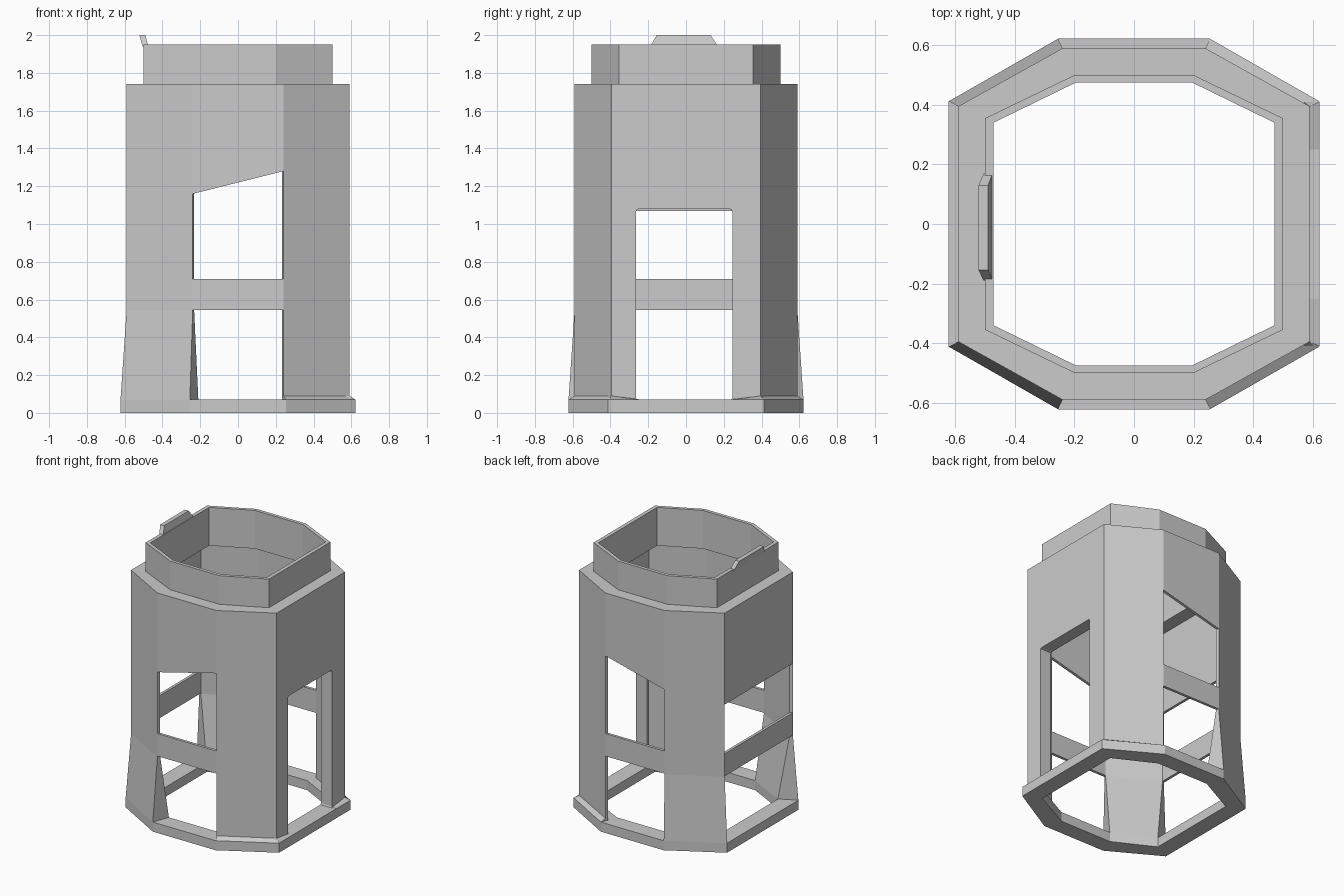
import bpy, bmesh

if "Cube" in bpy.data.objects:
    bpy.data.objects.remove(bpy.data.objects["Cube"])

# octagon sizes: (half flat width x, half depth y, half width x, half flat depth y)
BASE = (0.255, 0.622, 0.622, 0.412)
BASE_IN = (0.21, 0.50, 0.50, 0.35)
BODY = (0.24, 0.59, 0.59, 0.395)
BODY_IN = (0.232, 0.57, 0.57, 0.385)
COLLAR = (0.20, 0.50, 0.50, 0.355)
COLLAR_IN = (0.195, 0.475, 0.472, 0.34)


def octagon(o, z):
    a, b, c, d = o
    return [(a, -b, z), (c, -d, z), (c, d, z), (a, b, z),
            (-a, b, z), (-c, d, z), (-c, -d, z), (-a, -b, z)]


def finish(name, bm):
    bmesh.ops.recalc_face_normals(bm, faces=bm.faces)
    me = bpy.data.meshes.new(name)
    bm.to_mesh(me)
    bm.free()
    ob = bpy.data.objects.new(name, me)
    bpy.context.collection.objects.link(ob)
    return ob


def ring(name, section):
    """Sweep a closed section of (octagon, z) pairs round the eight corners."""
    bm = bmesh.new()
    loops = [[bm.verts.new(p) for p in octagon(o, z)] for o, z in section]
    for i, lo in enumerate(loops):
        hi = loops[(i + 1) % len(loops)]
        for j in range(8):
            k = (j + 1) % 8
            bm.faces.new((lo[j], lo[k], hi[k], hi[j]))
    return finish(name, bm)


def loft(name, quads):
    """Solid through a stack of four-cornered sections."""
    bm = bmesh.new()
    rows = [[bm.verts.new(p) for p in q] for q in quads]
    for lo, hi in zip(rows, rows[1:]):
        for j in range(4):
            k = (j + 1) % 4
            bm.faces.new((lo[j], lo[k], hi[k], hi[j]))
    bm.faces.new(rows[0])
    bm.faces.new(rows[-1])
    return finish(name, bm)


def box(name, x0, x1, y0, y1, z0, z1):
    return loft(name, [[(x0, y0, z), (x1, y0, z), (x1, y1, z), (x0, y1, z)] for z in (z0, z1)])


# base ring, and shoulder with collar
ring("base_ring", [(BASE, 0), (BASE, 0.07), (BASE_IN, 0.07), (BASE_IN, 0)])
ring("collar", [(BODY_IN, 1.67), (BODY, 1.74), (COLLAR, 1.74), (COLLAR, 1.95),
                (COLLAR_IN, 1.95), (COLLAR_IN, 1.67)])


# diagonal corner columns: flared on the left, short foot on the right
def section(outer, inner, z, sx, sy):
    a, b, c, d = outer
    e, f, g, h = inner
    return [(sx * a, sy * b, z), (sx * c, sy * d, z), (sx * g, sy * h, z), (sx * e, sy * f, z)]


for sy, end in ((-1, "front"), (1, "back")):
    loft(end + "_left_column", [section(BASE, BASE_IN, 0.06, -1, sy), section(BASE, BASE_IN, 0.07, -1, sy),
                                section(BODY, BODY_IN, 0.54, -1, sy), section(BODY, BODY_IN, 1.74, -1, sy)])
    loft(end + "_right_column", [section(BASE, BODY_IN, 0.06, 1, sy), section(BASE, BODY_IN, 0.07, 1, sy),
                                 section(BODY, BODY_IN, 0.09, 1, sy), section(BODY, BODY_IN, 1.74, 1, sy)])
    # upper panel with slanted lower edge, and cross bar
    o, i = sy * 0.59, sy * 0.57
    loft(end + "_panel", [[(-0.24, o, 1.16), (0.24, o, 1.28), (0.24, i, 1.28), (-0.24, i, 1.16)],
                          [(-0.24, o, 1.74), (0.24, o, 1.74), (0.24, i, 1.74), (-0.24, i, 1.74)]])
    box(end + "_bar", -0.24, 0.24, min(o, i), max(o, i), 0.545, 0.71)
    # foot wedge beside the doorway
    y0, y1 = sy * 0.25, sy * 0.41
    loft(end + "_door_foot", [[(0.57, y0, 0.06), (0.622, y0, 0.06), (0.622, y1, 0.06), (0.57, y1, 0.06)],
                              [(0.57, y0, 0.07), (0.622, y0, 0.07), (0.622, y1, 0.07), (0.57, y1, 0.07)],
                              [(0.57, y0, 0.07), (0.59, y0, 0.072), (0.59, sy * 0.395, 0.09), (0.57, y1, 0.09)]])

# left side
box("left_panel", -0.59, -0.57, -0.395, 0.395, 1.07, 1.74)
box("left_bar", -0.59, -0.57, -0.395, 0.395, 0.545, 0.71)

# right side wall and deep frame, cut by a round-cornered doorway
wall = box("door_wall", 0.57, 0.59, -0.395, 0.395, 0.05, 1.74)
frame = box("door_frame", 0.50, 0.575, -0.285, 0.265, 0.05, 1.095)
cutter = box("door_cutter", 0.4, 0.605, -0.265, 0.245, 0.065, 1.08)
bm = bmesh.new()
bm.from_mesh(cutter.data)
edges = [e for e in bm.edges if abs(e.verts[0].co.x - e.verts[1].co.x) > 0.1]
bmesh.ops.bevel(bm, geom=edges, offset=0.015, segments=2, profile=0.5, affect='EDGES')
bm.to_mesh(cutter.data)
bm.free()
cutter.hide_render = True
cutter.hide_set(True)
for ob in (wall, frame):
    mod = ob.modifiers.new("doorway", 'BOOLEAN')
    mod.operation = 'DIFFERENCE'
    mod.solver = 'EXACT'
    mod.object = cutter

# leaning tab on the collar's left rim
loft("rim_tab", [[(-0.505, -0.19, 1.94), (-0.475, -0.19, 1.94), (-0.475, 0.17, 1.94), (-0.505, 0.17, 1.94)],
                 [(-0.522, -0.155, 2.0), (-0.49, -0.155, 2.0), (-0.49, 0.13, 2.0), (-0.522, 0.13, 2.0)]])
